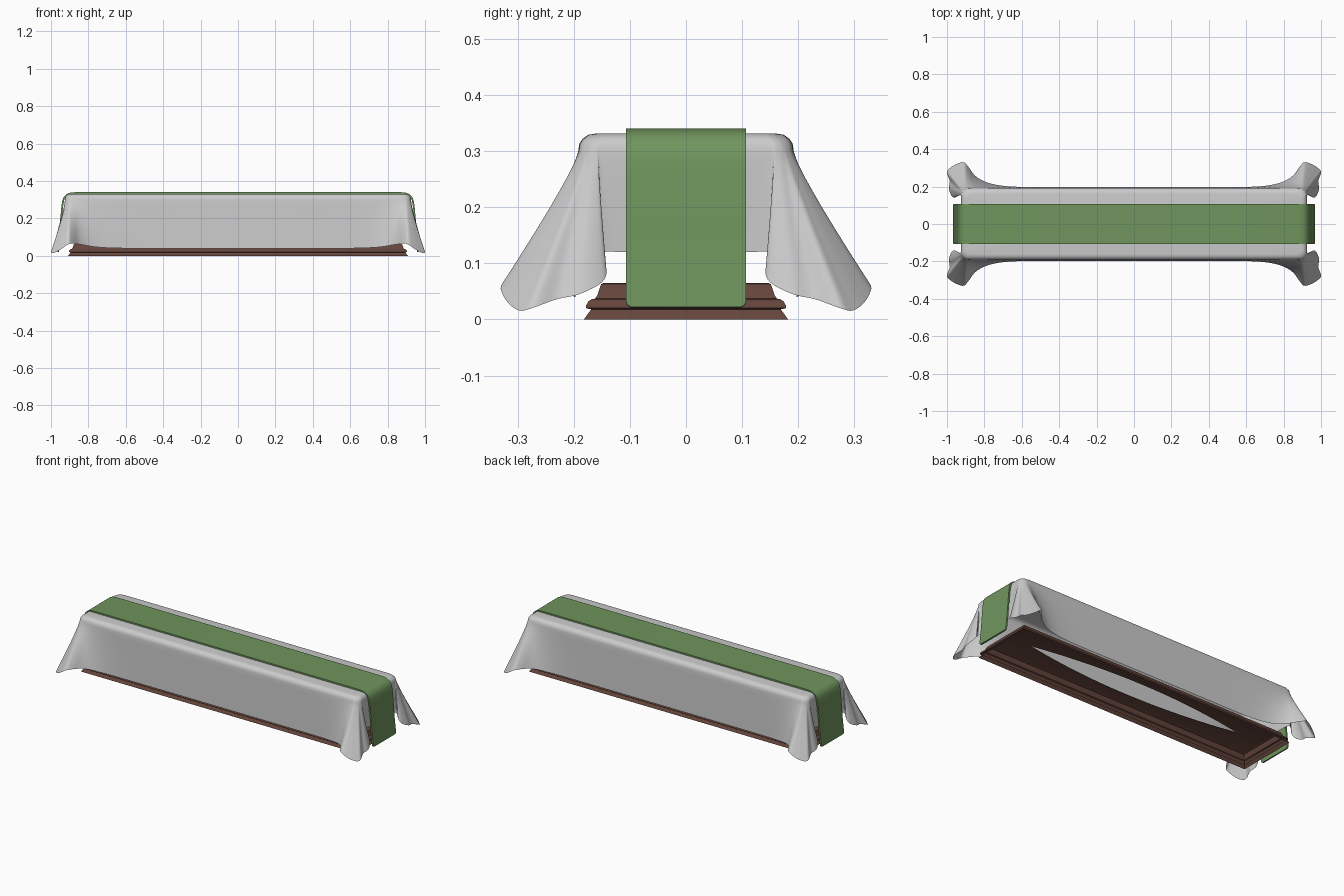
import bpy, bmesh
from mathutils import Vector

if "Cube" in bpy.data.objects:
    bpy.data.objects.remove(bpy.data.objects["Cube"])


def make(name, bm, color=None, angle=0.7):
    bmesh.ops.remove_doubles(bm, verts=bm.verts, dist=1e-5)
    bmesh.ops.recalc_face_normals(bm, faces=bm.faces)
    me = bpy.data.meshes.new(name)
    bm.to_mesh(me)
    bm.free()
    ob = bpy.data.objects.new(name, me)
    bpy.context.collection.objects.link(ob)
    if color:
        mat = bpy.data.materials.new(name + "_colour")
        mat.diffuse_color = color
        mat.use_nodes = True
        mat.node_tree.nodes["Principled BSDF"].inputs["Base Color"].default_value = mat.diffuse_color
        me.materials.append(mat)
    bpy.ops.object.select_all(action='DESELECT')
    ob.select_set(True)
    bpy.context.view_layer.objects.active = ob
    bpy.ops.object.shade_smooth_by_angle(angle=angle)
    return ob


def spline(rows, steps):
    """Catmull-Rom through rows of any dimension."""
    pts = [Vector(r) for r in rows]
    pts = [pts[0]] + pts + [pts[-1]]
    out = []
    for a, b, c, d in zip(pts, pts[1:], pts[2:], pts[3:]):
        for i in range(steps):
            t = i / steps
            out.append(0.5 * (2 * b + (c - a) * t + (2 * a - 5 * b + 4 * c - d) * t * t
                              + (3 * b - a - 3 * c + d) * t ** 3))
    return out + [pts[-1]]


# Moulded plinth: hollow underneath, with a narrow pointed opening in its top
bm = bmesh.new()
profile = [(0, 0), (.013, .018), (.004, .02), (.004, .025), (.008, .032), (.014, .036),
           (.02, .037), (.024, .043), (.029, .058), (.031, .063), (.035, .065)]
rings = []
for d, z in profile:
    x, y = .908 - d, .182 - d
    rings.append([bm.verts.new(p) for p in ((-x, -y, z), (x, -y, z), (x, y, z), (-x, y, z))])
for a, b in zip(rings, rings[1:]):
    for i in range(4):
        j = (i + 1) % 4
        bm.faces.new((a[i], a[j], b[j], b[i]))
X, Y, Z = .873, .147, .065
for s in (-1, 1):
    outline = [(-X, 0), (-X, s * Y), (X, s * Y), (X, 0)]
    for i in range(25):
        x = .7 * (1 - i / 12)
        outline.append((x, s * .065 * (1 - (x / .7) ** 2)))
    bm.faces.new([bm.verts.new((x, y, Z)) for x, y in outline])
make("plinth", bm, (.13, .06, .045, 1), .6)

# Draped cloth: one quarter, each row = hem x, y, z and matching shoulder x, y
rows = [(0, .197, .04, 0, .192), (.3, .197, .04, .3, .192), (.6, .198, .04, .6, .192),
        (.75, .212, .046, .75, .192), (.84, .25, .06, .84, .192), (.885, .305, .065, .885, .191),
        (.91, .33, .06, .9, .188), (.95, .32, .033, .907, .185), (.985, .298, .016, .912, .181),
        (1.0, .275, .02, .916, .177), (.985, .23, .036, .92, .172), (.99, .19, .045, .922, .168),
        (.975, .15, .066, .924, .163), (.957, .142, .09, .925, .158),
        (.935, .16, .11, .925, .153), (.925, .15, .12, .925, .14),
        (.92, .1, .12, .925, .1), (.92, 0, .12, .925, 0)]
path = spline(rows, 4)
bm = bmesh.new()
rings = []
for inset, z in ((.03, .331), (.018, .329), (.008, .322), (.002, .313)):
    rings.append([bm.verts.new((p[3] * (1 - inset / .925), p[4] * (1 - inset / .192), z))
                  for p in path])
for k in range(11):
    t = k / 10
    f = t ** 1.1
    rings.append([bm.verts.new((p[3] + (min(p[0], 1) - p[3]) * f,
                                p[4] + (p[1] - p[4]) * f,
                                .3 + (p[2] - .3) * t)) for p in path])
for a, b in zip(rings, rings[1:]):
    for i in range(len(path) - 1):
        bm.faces.new((a[i], a[i + 1], b[i + 1], b[i]))
center = bm.verts.new((0, 0, .325))
for i in range(len(path) - 1):
    bm.faces.new((center, rings[0][i], rings[0][i + 1]))
cloth = make("draped_cloth", bm, None, 1.2)
mod = cloth.modifiers.new("mirror", 'MIRROR')
mod.use_axis = (True, True, False)

# Green runner lying along the top and hanging over both ends
bm = bmesh.new()
half = [tuple(p) for p in spline([(.87, 0, .34), (.905, 0, .335), (.93, 0, .316), (.942, 0, .28),
                                  (.95, 0, .2), (.957, 0, .11), (.967, 0, .022)], 4)]
line = [(-x, y, z) for x, y, z in reversed(half)] + half
n = len(line)
W = .107
outer, inner = [], []
for i, p in enumerate(line):
    t = Vector(line[min(i + 1, n - 1)]) - Vector(line[max(i - 1, 0)])
    t.normalize()
    outer.append(Vector(p))
    inner.append(Vector(p) - .009 * Vector((-t.z, 0, t.x)))
loop = outer + inner[::-1]
left = [bm.verts.new((p.x, -W, p.z)) for p in loop]
right = [bm.verts.new((p.x, W, p.z)) for p in loop]
m = len(loop)
for i in range(m):
    j = (i + 1) % m
    bm.faces.new((left[i], left[j], right[j], right[i]))
for side in (left, right):
    for i in range(n - 1):
        bm.faces.new((side[i], side[i + 1], side[m - 2 - i], side[m - 1 - i]))
# rounded lower corners
bm.edges.ensure_lookup_table()
corners = [e for e in bm.edges if abs(e.verts[0].co.y - e.verts[1].co.y) < 1e-6
           and all(v.co.z < .03 for v in e.verts)]
bmesh.ops.bevel(bm, geom=corners, offset=.012, segments=4, affect='EDGES', profile=.5)
make("runner", bm, (.16, .30, .11, 1), .6)
